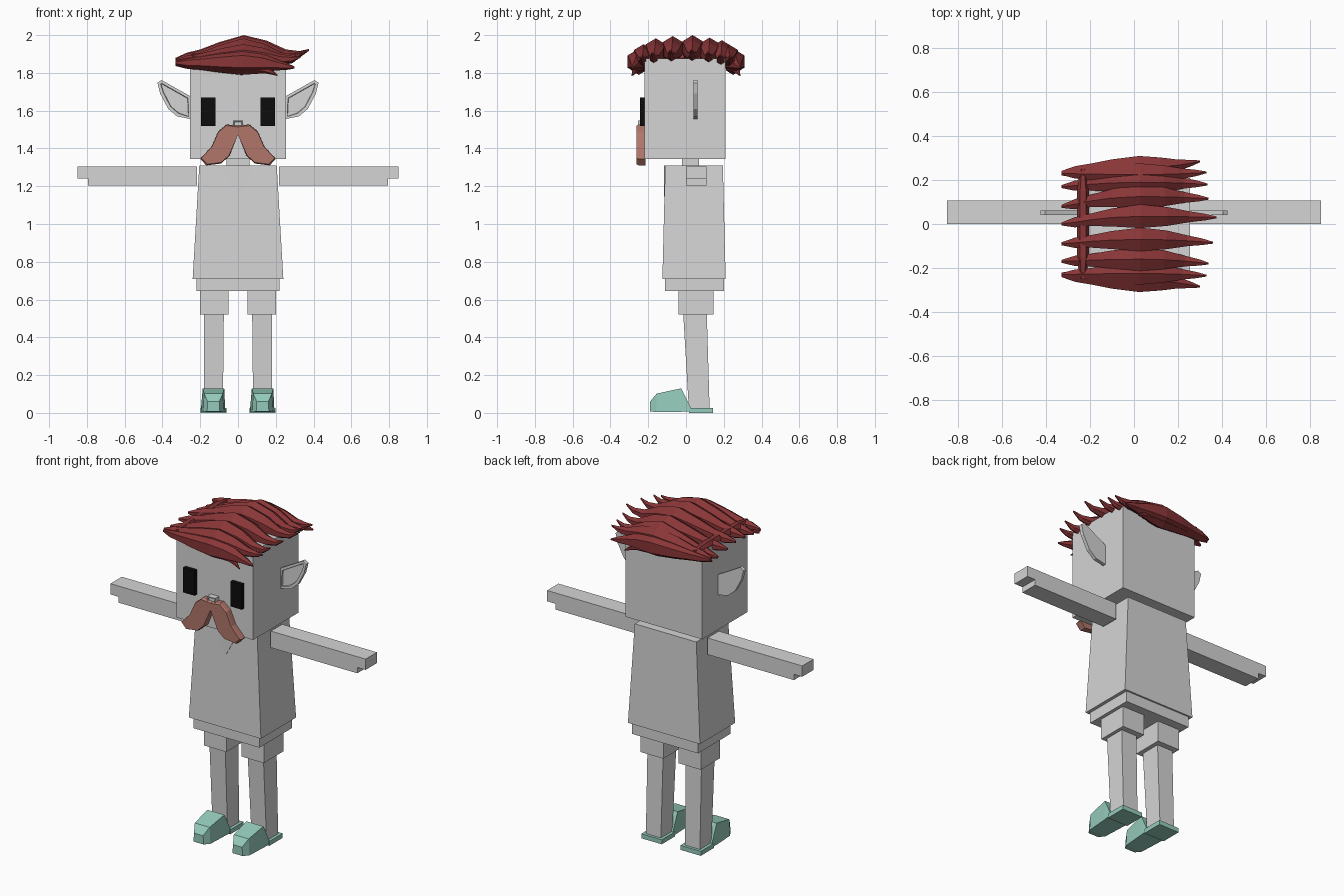
import bpy, bmesh, math

cube = bpy.data.objects.get("Cube")
if cube:
    bpy.data.objects.remove(cube, do_unlink=True)


def material(name, rgb):
    m = bpy.data.materials.new(name)
    m.use_nodes = True
    m.diffuse_color = (*rgb, 1)
    m.node_tree.nodes["Principled BSDF"].inputs["Base Color"].default_value = (*rgb, 1)
    return m


GREY = material("light_grey", (0.66, 0.66, 0.66))
RED = material("dark_red_hair", (0.25, 0.036, 0.038))
ROSE = material("rosy_brown", (0.44, 0.18, 0.145))
GREEN = material("mint_green", (0.30, 0.60, 0.50))
BLACK = material("black", (0.004, 0.004, 0.004))


def loft(name, rings, mat, inset=None):
    """Skin a closed solid over rings of equal length; optionally recess the first cap."""
    bm = bmesh.new()
    loops = [[bm.verts.new(p) for p in ring] for ring in rings]
    n = len(loops[0])
    for a, b in zip(loops, loops[1:]):
        for i in range(n):
            j = (i + 1) % n
            bm.faces.new((a[i], a[j], b[j], b[i]))
    first = bm.faces.new(loops[0])
    bm.faces.new(loops[-1])
    bmesh.ops.recalc_face_normals(bm, faces=bm.faces)
    if inset:
        bmesh.ops.inset_region(bm, faces=[first], thickness=inset[0])
        bmesh.ops.inset_region(bm, faces=[first], thickness=0.003, depth=-inset[1])
    mesh = bpy.data.meshes.new(name)
    bm.to_mesh(mesh)
    bm.free()
    mesh.materials.append(mat)
    ob = bpy.data.objects.new(name, mesh)
    bpy.context.collection.objects.link(ob)
    return ob


def rect(x0, x1, y0, y1, z):
    return [(x0, y0, z), (x1, y0, z), (x1, y1, z), (x0, y1, z)]


def box(name, x, y, z, mat, inset=None):
    rings = [[(x[0], yy, z[0]), (x[1], yy, z[0]), (x[1], yy, z[1]), (x[0], yy, z[1])]
             for yy in y]
    return loft(name, rings, mat, inset)


def prism(name, outline, y0, y1, mat, inset=None):
    return loft(name, [[(x, y, z) for x, z in outline] for y in (y0, y1)], mat, inset)


# Head, neck and body
box("head", (-0.255, 0.255), (-0.22, 0.21), (1.345, 1.875), GREY)
box("neck", (-0.06, 0.06), (-0.02, 0.07), (1.29, 1.35), GREY)
loft("tunic", [rect(-0.24, 0.24, -0.125, 0.21, 0.71),
               rect(-0.205, 0.205, -0.11, 0.195, 1.31)], GREY)
box("tunic_hem", (-0.22, 0.22), (-0.11, 0.2), (0.645, 0.715), GREY)
prism("neckline", [(-0.085, 1.309), (0.085, 1.309), (0, 1.145)], -0.116, -0.108, GREY)
box("nose", (-0.027, 0.027), (-0.255, -0.21), (1.513, 1.547), GREY, (0.008, 0.008))

EAR = [(0.25, 1.675), (0.405, 1.762), (0.426, 1.747), (0.412, 1.69),
       (0.37, 1.61), (0.323, 1.57), (0.25, 1.555)]
MOUSTACHE = [(0, 1.52), (0.06, 1.527), (0.105, 1.49), (0.14, 1.41), (0.2, 1.345),
             (0.168, 1.31), (0.09, 1.32), (0.045, 1.36), (0, 1.475)]
SHOE = [(-0.19, 0.032, 0.008, 0.06), (-0.155, 0.052, 0.004, 0.102),
        (-0.025, 0.06, 0.006, 0.13), (0.025, 0.064, 0.008, 0.03)]

# Paired parts
for side, s in (("left", 1), ("right", -1)):
    def flip(outline):
        return [(s * x, z) for x, z in outline]

    def span(a, b):
        return (s * a, s * b)

    prism(side + "_ear", flip(EAR), 0.04, 0.062, GREY, (0.017, 0.01))
    box(side + "_eye", span(0.12, 0.195), (-0.243, -0.21), (1.52, 1.67), BLACK)

    # Moustache half with a slightly chamfered front
    cx, cz = 0.09, 1.42
    front = [(x + (cx - x) * 0.06 * (x > 0), z + (cz - z) * 0.06) for x, z in MOUSTACHE]
    loft(side + "_moustache",
         [[(x, y, z) for x, z in flip(o)]
          for o, y in ((front, -0.262), (MOUSTACHE, -0.25), (MOUSTACHE, -0.215))], ROSE)

    # Arm with a shallow hand step at the end
    arm = [(0.218, 1.205), (0.795, 1.205), (0.795, 1.24), (0.85, 1.24),
           (0.85, 1.305), (0.218, 1.305)]
    prism(side + "_arm", flip(arm), 0, 0.108, GREY)

    box(side + "_shorts_leg", span(0.05, 0.2), (-0.04, 0.145), (0.52, 0.65), GREY)
    loft(side + "_leg", [rect(*span(0.08, 0.18), 0.015, 0.125, 0.02),
                         rect(*span(0.075, 0.18), -0.015, 0.11, 0.53)], GREY)

    # Shoe: blunt wedge at the front, flat plate under the heel
    c = s * 0.13
    loft(side + "_shoe", [[(c - w * 1.05, y, lo), (c + w * 1.05, y, lo),
                           (c + w * 0.95, y, hi), (c - w * 0.95, y, hi)]
                          for y, w, lo, hi in SHOE], GREEN)
    box(side + "_shoe_heel", (c - 0.068, c + 0.068), (0.015, 0.142), (0, 0.027), GREEN)

# Hair: six-sided tapering locks swept from right to left (x, height offset, radius)
LOCK = [(-0.33, -0.07, 0.008), (-0.27, -0.062, 0.028), (-0.2, -0.05, 0.034),
        (-0.1, -0.025, 0.05), (0.03, 0, 0.065), (0.15, -0.018, 0.052),
        (0.25, -0.045, 0.03), (0.32, -0.042, 0.018), (0.37, -0.015, 0.005)]


def lock(name, ys, z, tip, size=1, lift=1, drop=0):
    rings = []
    for x, dz, r in LOCK:
        t = max(-1, min(1, (x - 0.03) / 0.34))
        y = ys[1] + (ys[2] - ys[1]) * t * t if t > 0 else ys[1] + (ys[0] - ys[1]) * t * t
        px = x * tip / 0.37 if x > 0 else x
        pz = z + dz * lift - (drop * t * t if t > 0 else 0)
        rings.append([(px, y + 0.95 * r * size * math.sin(a), pz + r * size * math.cos(a))
                      for a in (k * math.pi / 3 for k in range(6))])
    loft(name, rings, RED)


top_locks = [((-0.17, -0.16, -0.18), 1.918, 0.34), ((-0.09, -0.07, -0.085), 1.93, 0.36),
             ((0, 0.035, 0.03), 1.935, 0.375), ((0.08, 0.125, 0.115), 1.922, 0.34),
             ((0.17, 0.19, 0.18), 1.908, 0.335)]
for i, (ys, z, tip) in enumerate(top_locks):
    lock(f"top_lock_{i + 1}", ys, z, tip, lift=0.9)

# Lower locks hang over the front and back edges of the head
for place, d in (("front", -1), ("back", 1)):
    lock(place + "_upper_lock", (d * 0.23, d * 0.225, d * 0.235), 1.89, 0.33, 0.95, 0.4)
    lock(place + "_outer_lock", (d * 0.235, d * 0.256, d * 0.285), 1.86, 0.3, 1, 0.1, 0.03)
    lock(place + "_fringe_lock", (d * 0.225, d * 0.25, d * 0.285), 1.835, 0.21, 0.7, -0.1, 0.05)

# Crosswise lock along the parting side
loft("side_lock", [[(-0.232 + r * math.cos(a), y, 1.88 + r * math.sin(a))
                    for a in (k * math.pi / 3 for k in range(6))]
                   for y, r in ((-0.25, 0.012), (-0.15, 0.027), (0.15, 0.027), (0.25, 0.012))], RED)
